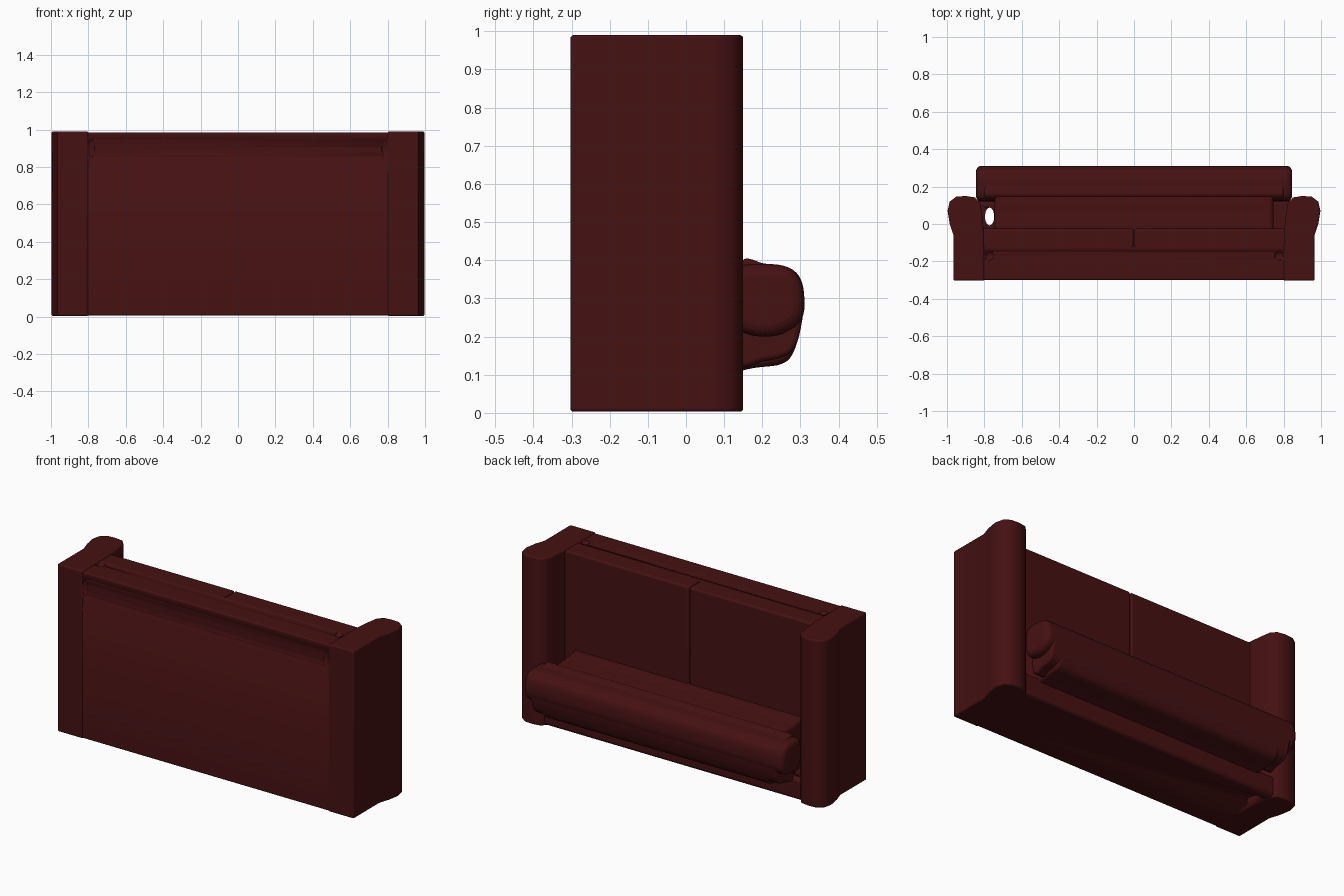
import bpy, bmesh, math
from mathutils import Vector

if "Cube" in bpy.data.objects:
    bpy.data.objects.remove(bpy.data.objects["Cube"], do_unlink=True)

leather = bpy.data.materials.new("dark red leather")
leather.use_nodes = True
color = (0.06, 0.0055, 0.006, 1)
leather.diffuse_color = color
leather.node_tree.nodes["Principled BSDF"].inputs["Base Color"].default_value = color


def finish(name, bm, bevel):
    bmesh.ops.recalc_face_normals(bm, faces=bm.faces)
    mesh = bpy.data.meshes.new(name)
    bm.to_mesh(mesh)
    bm.free()
    ob = bpy.data.objects.new(name, mesh)
    bpy.context.collection.objects.link(ob)
    mesh.materials.append(leather)
    if bevel:
        mod = ob.modifiers.new("soft edges", "BEVEL")
        mod.width, mod.segments, mod.limit_method = bevel, 4, "ANGLE"
        mod.angle_limit = math.radians(40)
    bpy.ops.object.select_all(action="DESELECT")
    ob.select_set(True)
    bpy.context.view_layer.objects.active = ob
    bpy.ops.object.shade_smooth_by_angle(angle=math.radians(45))
    return ob


def smooth_loop(points, steps=5):
    """Closed smooth curve through the points."""
    n, out = len(points), []
    for i in range(n):
        a, b, c, d = (Vector(points[(i + k) % n]) for k in (-1, 0, 1, 2))
        for s in range(steps):
            t = s / steps
            out.append(0.5 * (2 * b + (c - a) * t + (2 * a - 5 * b + 4 * c - d) * t * t
                              + (3 * b - a - 3 * c + d) * t ** 3))
    return out


def extrude(name, profile, axis, start, end, bevel=0.01):
    """Extrude a profile along x (points are y, z) or along z (points are x, y)."""
    bm = bmesh.new()
    place = (lambda p: (start, p[0], p[1])) if axis == "x" else (lambda p: (p[0], p[1], start))
    face = bm.faces.new([bm.verts.new(place(p)) for p in profile])
    new = bmesh.ops.extrude_face_region(bm, geom=[face])["geom"]
    shift = (end - start, 0, 0) if axis == "x" else (0, 0, end - start)
    bmesh.ops.translate(bm, vec=shift, verts=[v for v in new if isinstance(v, bmesh.types.BMVert)])
    return finish(name, bm, bevel)


def rect(a0, a1, b0, b1):
    return [(a0, b0), (a1, b0), (a1, b1), (a0, b1)]


def oval_cutter(name, center, size):
    bm = bmesh.new()
    bmesh.ops.create_uvsphere(bm, u_segments=24, v_segments=16, radius=1)
    bmesh.ops.scale(bm, vec=size, verts=bm.verts)
    bmesh.ops.translate(bm, vec=center, verts=bm.verts)
    ob = finish(name, bm, 0)
    ob.hide_render = True
    ob.hide_set(True)
    return ob


def cut(ob, cutter):
    mod = ob.modifiers.new("cut", "BOOLEAN")
    mod.operation, mod.solver, mod.object = "DIFFERENCE", "EXACT", cutter


# Base and rear panel
base = extrude("base", rect(-0.3, -0.12, 0.005, 0.985), "x", -0.93, 0.93, 0.008)
panel = extrude("rear_panel", rect(-0.25, 0.125, 0.005, 0.13), "x", -0.85, 0.85, 0.02)

# Rolled arms
arm_curve = [(0.965, -0.06), (0.985, 0.0), (0.997, 0.07), (0.985, 0.12), (0.95, 0.146), (0.9, 0.15),
             (0.85, 0.142), (0.822, 0.11), (0.812, 0.05), (0.803, -0.04)]
for side, label in ((1, "left"), (-1, "right")):
    profile = [(0.8, -0.303), (0.966, -0.303)] + arm_curve
    extrude(label + "_arm", [(side * x, y) for x, y in profile], "z", 0.003, 0.99, 0.009)

# Two seat cushions with a fine seam between them
for side, label in ((1, "left"), (-1, "right")):
    extrude(label + "_seat_cushion", rect(-0.15, -0.025, 0.1, 0.985), "x",
            side * 0.001, side * 0.82, 0.012)

# Back cushion between the arms, with a wider roll on top
back = smooth_loop([(-0.08, 0.39), (0.07, 0.405), (0.2, 0.392), (0.28, 0.375), (0.306, 0.32),
                    (0.304, 0.24), (0.282, 0.16), (0.25, 0.128), (0.18, 0.118), (0.08, 0.1), (-0.08, 0.1)])
extrude("back_cushion", back, "x", -0.745, 0.745, 0.02)
upper = smooth_loop([(0.135, 0.385), (0.21, 0.39), (0.28, 0.375), (0.308, 0.325),
                     (0.304, 0.24), (0.277, 0.16), (0.2, 0.135), (0.135, 0.14)])
extrude("back_side_padding", upper, "x", -0.8, 0.8, 0.03)
roll = smooth_loop([(0.13, 0.37), (0.21, 0.39), (0.28, 0.375), (0.308, 0.32),
                    (0.3, 0.24), (0.22, 0.2), (0.13, 0.23)])
extrude("back_roll", roll, "x", -0.845, 0.845, 0.03)

# Gap beside the back cushion and small dimples in the base
cut(panel, oval_cutter("gap_cutter", (-0.772, 0.04, 0.07), (0.025, 0.048, 0.5)))
for side in (1, -1):
    cut(base, oval_cutter("dimple_cutter", (side * 0.785, -0.303, 0.9), (0.018, 0.012, 0.05)))
    cut(base, oval_cutter("front_dimple_cutter", (side * 0.775, -0.17, 0.99), (0.025, 0.025, 0.02)))
